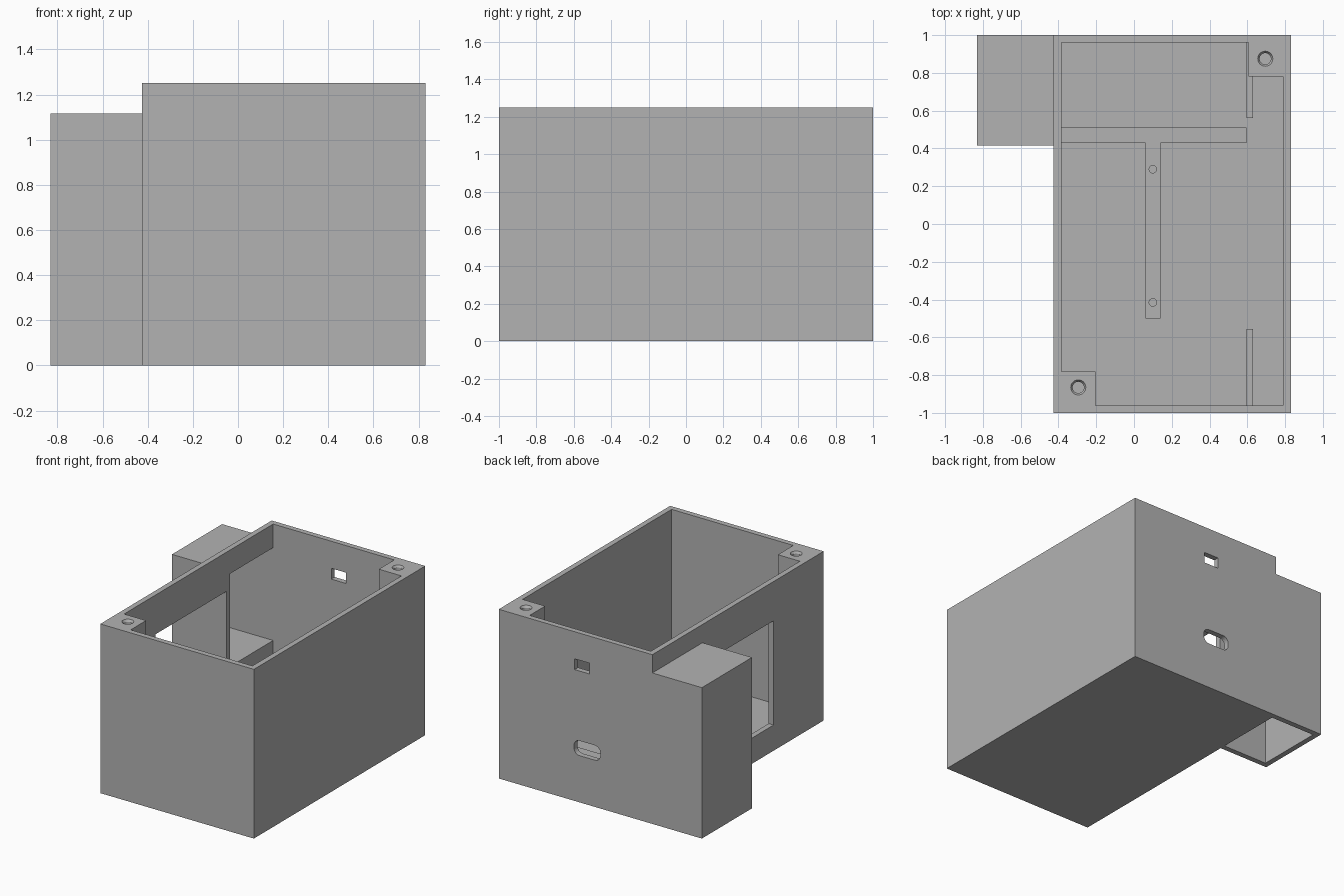
import bpy
import bmesh
from mathutils import Matrix, Vector

if "Cube" in bpy.data.objects:
    bpy.data.objects.remove(bpy.data.objects["Cube"], do_unlink=True)

grey = bpy.data.materials.new("plain grey")
grey.use_nodes = True
GREY = (0.45, 0.45, 0.45, 1)
grey.diffuse_color = GREY
grey.node_tree.nodes["Principled BSDF"].inputs["Base Color"].default_value = GREY

WALL = 0.04
HEIGHT = 1.25
X0, X1 = -0.425, 0.83          # outer sides of the main case
SIDE_X, SIDE_Y, SIDE_TOP = -0.83, 0.415, 1.115
SHELF = 0.39                   # floor level inside the side box
INX0, INX1, INY = X0 + WALL, X1 - WALL, 1 - WALL


def make(name, bm):
    bmesh.ops.recalc_face_normals(bm, faces=bm.faces)
    mesh = bpy.data.meshes.new(name)
    bm.to_mesh(mesh)
    bm.free()
    mesh.materials.append(grey)
    obj = bpy.data.objects.new(name, mesh)
    bpy.context.scene.collection.objects.link(obj)
    return obj


def box(name, x, y, z):
    bm = bmesh.new()
    bmesh.ops.create_cube(bm, size=1)
    lo, hi = (Vector(v) for v in zip(x, y, z))
    bmesh.ops.scale(bm, vec=hi - lo, verts=bm.verts)
    bmesh.ops.translate(bm, vec=(lo + hi) / 2, verts=bm.verts)
    return make(name, bm)


def cone(name, x, y, z, r_low, r_high):
    bm = bmesh.new()
    bmesh.ops.create_cone(bm, cap_ends=True, segments=32, radius1=r_low, radius2=r_high,
                          depth=z[1] - z[0],
                          matrix=Matrix.Translation((x, y, sum(z) / 2)))
    return make(name, bm)


def combine(target, others, operation):
    bpy.context.view_layer.objects.active = target
    for other in others:
        mod = target.modifiers.new("combine", 'BOOLEAN')
        mod.operation = operation
        mod.solver = 'EXACT'
        mod.object = other
        bpy.ops.object.modifier_apply(modifier=mod.name)
        bpy.data.objects.remove(other, do_unlink=True)


# Main case: hollow, open at the top
case = box("main_case", (X0, X1), (-1, 1), (0, HEIGHT))
combine(case, [box("hollow", (INX0, INX1), (-INY, INY), (WALL, HEIGHT + 0.2))], 'DIFFERENCE')

# Screw posts in two opposite corners
combine(case, [
    box("front_post", (X0 + 0.02, -0.205), (-0.98, -0.78), (0.02, HEIGHT)),
    box("back_post", (0.605, X1 - 0.02), (0.78, 0.98), (0.02, HEIGHT)),
], 'UNION')

# Side window, passage into the side box, and square hole in the back
cuts = [
    box("window", (X0 - 0.1, INX0 + 0.1), (-0.415, SIDE_Y), (0.19, 0.96)),
    box("passage", (X0 - 0.1, INX0 + 0.1), (SIDE_Y + WALL, INY), (SHELF, SIDE_TOP - WALL)),
    box("square_hole", (0.09, 0.21), (0.9, 1.1), (0.97, 1.05)),
]

# Rounded slot in the back
slot = box("slot", (0, 0.215), (0.9, 1.1), (0.345, 0.455))
bm = bmesh.new()
bm.from_mesh(slot.data)
along_y = [e for e in bm.edges if abs(e.verts[0].co.y - e.verts[1].co.y) > 0.1]
bmesh.ops.bevel(bm, geom=along_y, offset=0.045, segments=6, profile=0.5, affect='EDGES')
bm.to_mesh(slot.data)
bm.free()
cuts.append(slot)

# Chamfered screw holes in the posts
for x, y in ((-0.295, -0.865), (0.695, 0.875)):
    cuts.append(cone("screw_hole", x, y, (HEIGHT - 0.25, HEIGHT + 0.05), 0.03, 0.03))
    cuts.append(cone("chamfer", x, y, (HEIGHT - 0.015, HEIGHT + 0.015), 0.03, 0.05))
combine(case, cuts, 'DIFFERENCE')

# Side box: upper room opens into the case, lower room opens downwards
side = box("side_box", (SIDE_X, X0), (SIDE_Y, 1), (0, SIDE_TOP))
room_x, room_y = (SIDE_X + WALL, X0 + 0.1), (SIDE_Y + WALL, INY)
combine(side, [
    box("upper_room", room_x, room_y, (SHELF, SIDE_TOP - WALL)),
    box("lower_room", room_x, room_y, (-0.1, SHELF - WALL)),
], 'DIFFERENCE')

# Low T-shaped mount on the floor with two pin holes
mount = box("floor_mount", (INX0, 0.595), (0.43, 0.51), (0.03, 0.08))
combine(mount, [box("stem", (0.06, 0.14), (-0.5, 0.47), (0.03, 0.08))], 'UNION')
combine(mount, [cone("pin_hole", 0.1, y, (0.045, 0.1), 0.02, 0.02) for y in (0.29, -0.415)],
        'DIFFERENCE')

# Guide rails at the two ends
box("front_rail", (0.595, 0.63), (-INY, -0.555), (0.03, 0.3))
box("back_rail", (0.595, 0.63), (0.56, INY), (0.03, 0.3))
